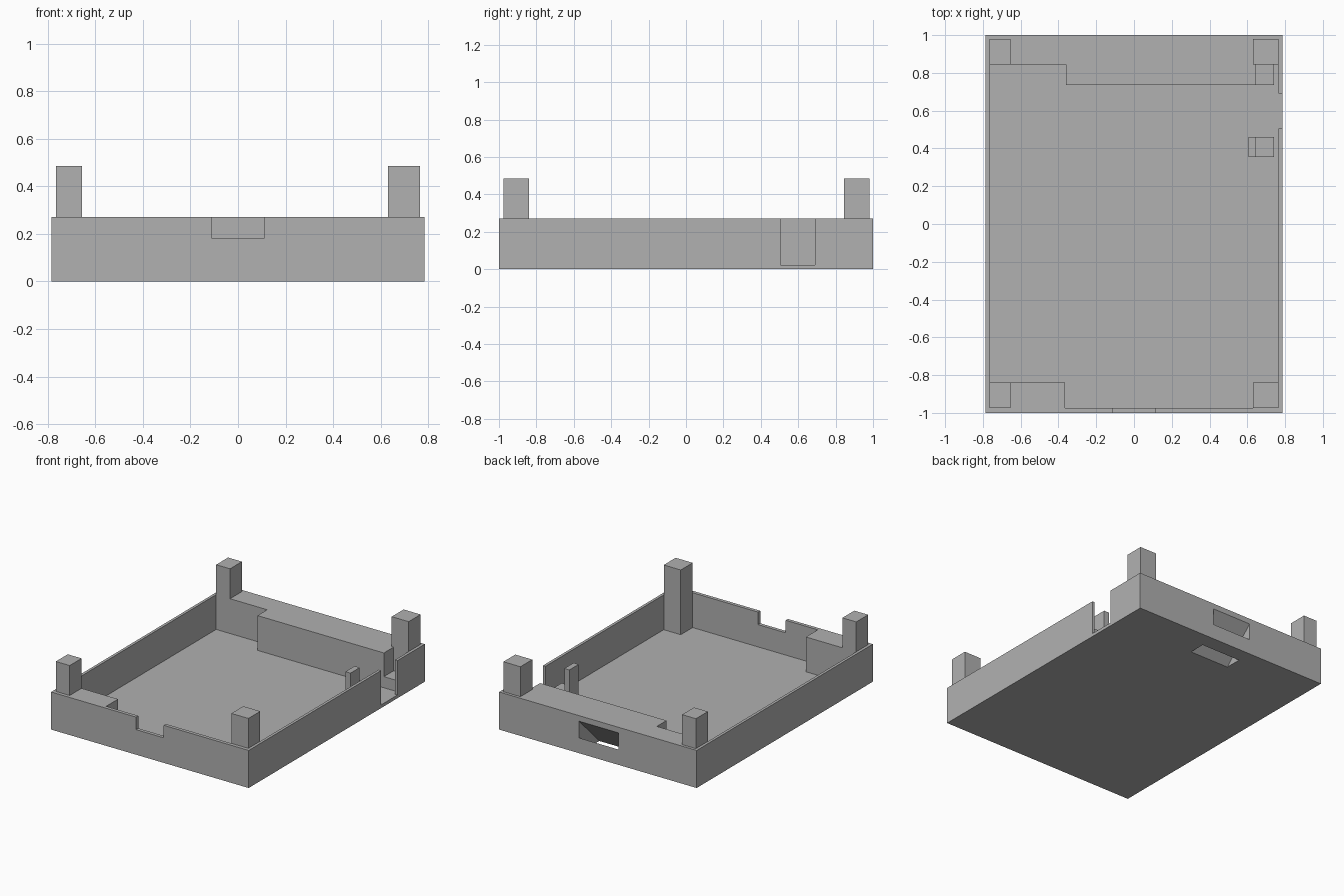
import bpy
import bmesh
from mathutils import Vector

cube = bpy.data.objects.get("Cube")
if cube:
    bpy.data.objects.remove(cube, do_unlink=True)

# Single plain grey plastic
GREY = (0.44, 0.44, 0.44, 1.0)
plastic = bpy.data.materials.new("grey_plastic")
plastic.use_nodes = True
plastic.diffuse_color = GREY
plastic.node_tree.nodes["Principled BSDF"].inputs["Base Color"].default_value = GREY


def prism(name, outline, offset):
    """Extrude a closed outline of 3D points along an offset vector."""
    bm = bmesh.new()
    face = bm.faces.new([bm.verts.new(p) for p in outline])
    ext = bmesh.ops.extrude_face_region(bm, geom=[face])
    moved = [g for g in ext["geom"] if isinstance(g, bmesh.types.BMVert)]
    bmesh.ops.translate(bm, vec=Vector(offset), verts=moved)
    bmesh.ops.recalc_face_normals(bm, faces=bm.faces)
    mesh = bpy.data.meshes.new(name)
    bm.to_mesh(mesh)
    bm.free()
    mesh.materials.append(plastic)
    obj = bpy.data.objects.new(name, mesh)
    bpy.context.collection.objects.link(obj)
    return obj


def box(name, x, y, z):
    corners = [(x[0], y[0], z[0]), (x[1], y[0], z[0]),
               (x[1], y[1], z[0]), (x[0], y[1], z[0])]
    return prism(name, corners, (0, 0, z[1] - z[0]))


def cut(target, cutter):
    """Subtract the cutter from the target and remove the cutter."""
    cutter.hide_render = True
    mod = target.modifiers.new("cut", "BOOLEAN")
    mod.operation = "DIFFERENCE"
    mod.solver = "EXACT"
    mod.object = cutter
    bpy.context.view_layer.objects.active = target
    bpy.ops.object.modifier_apply(modifier=mod.name)
    bpy.data.objects.remove(cutter, do_unlink=True)


HALF_X, RIM, FLOOR, POST_TOP = 0.785, 0.27, 0.02, 0.485
IN_X, FRONT, BACK = 0.765, -0.84, 0.845

# Tray body, hollowed so that the corner and back blocks stay solid
tray = box("tray", (-HALF_X, HALF_X), (-1, 1), (0, RIM))
plan = [(-IN_X, FRONT), (-0.365, FRONT), (-0.365, -0.975), (0.63, -0.975),
        (0.63, FRONT), (IN_X, FRONT), (IN_X, BACK), (0.645, BACK),
        (0.645, 0.735), (-0.36, 0.735), (-0.36, BACK), (-IN_X, BACK)]
cut(tray, prism("cavity", [(x, y, FLOOR) for x, y in plan], (0, 0, 0.4)))

# Front rim notch and deep side opening
cut(tray, box("front_notch", (-0.11, 0.11), (-1.1, -0.9), (0.18, 0.4)))
cut(tray, box("side_opening", (0.7, 0.9), (0.505, 0.69), (0.023, 0.4)))

# Sloping strap channel from the back wall down through the base
slope = [(1.05, 0.28), (1.05, 0.16), (0.85, -0.04), (0.73, -0.04)]
cut(tray, prism("strap_channel", [(-0.165, y, z) for y, z in slope], (0.315, 0, 0)))

# Corner posts above the rim
for side, x in (("right", (-IN_X, -0.655)), ("left", (0.63, IN_X))):
    for end, y in (("front", (-0.975, FRONT)), ("back", (BACK, 0.98))):
        box(f"{end}_{side}_post", x, y, (RIM, POST_TOP))

# Supports beside the side opening: an upright stop and two low ledges
box("upright_stop", (0.605, 0.645), (0.355, 0.46), (FLOOR, RIM))
box("stop_ledge", (0.645, 0.74), (0.355, 0.46), (FLOOR, 0.1))
box("block_ledge", (0.645, 0.74), (0.735, BACK), (FLOOR, 0.1))
